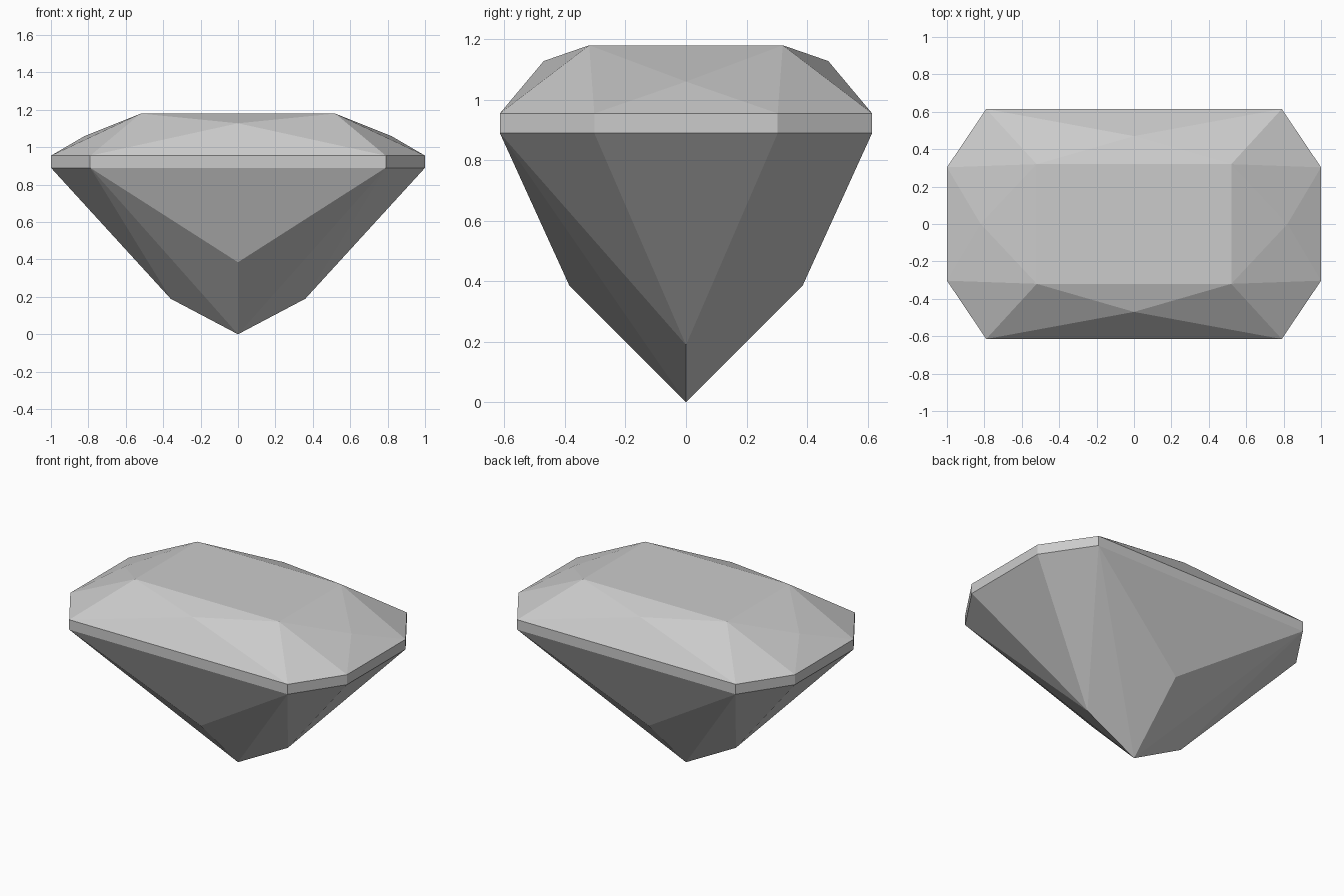
import bpy
import bmesh
import math
from mathutils import Vector

cube = bpy.data.objects.get("Cube")
if cube:
    bpy.data.objects.remove(cube, do_unlink=True)

# Grey stone material
stone = bpy.data.materials.new("grey_stone")
stone.use_nodes = True
grey = (0.6, 0.6, 0.6, 1)
stone.diffuse_color = grey
bsdf = next(n for n in stone.node_tree.nodes if n.type == 'BSDF_PRINCIPLED')
bsdf.inputs["Base Color"].default_value = grey
bsdf.inputs["Roughness"].default_value = 0.6

# Key points of one quarter (right half, front half)
table = Vector((0.52, -0.32, 1.18))
crown_front = Vector((0, -0.47, 1.128))
crown_end = Vector((0.82, 0, 1.06))
corner_front = Vector((0.79, -0.615, 0.955))
corner_end = Vector((1, -0.303, 0.955))
drop = Vector((0, 0, -0.065))
low_front, low_end = corner_front + drop, corner_end + drop
keel_front = Vector((0, -0.385, 0.385))
keel_end = Vector((0.36, 0, 0.19))
culet = Vector((0, 0, 0))


def on_x(p):
    """Project a point to the centre plane between left and right."""
    return Vector((0, p.y, p.z))


def on_y(p):
    """Project a point to the centre plane between front and back."""
    return Vector((p.x, 0, p.z))


facets = [
    # flat table and crown
    (on_x(on_y(table)), on_x(table), table, on_y(table)),
    (on_x(table), crown_front, table),
    (crown_front, corner_front, table),
    (crown_front, on_x(corner_front), corner_front),
    (table, corner_front, corner_end),
    (table, corner_end, crown_end),
    (crown_end, corner_end, on_y(corner_end)),
    (table, crown_end, on_y(table)),
    # girdle band
    (on_x(corner_front), on_x(low_front), low_front, corner_front),
    (corner_front, low_front, low_end, corner_end),
    (corner_end, low_end, on_y(low_end), on_y(corner_end)),
    # pavilion
    (on_x(low_front), keel_front, low_front),
    (low_front, keel_front, culet),
    (low_front, culet, keel_end),
    (low_front, keel_end, low_end),
    (low_end, keel_end, on_y(low_end)),
]

# Repeat the quarter in all four quadrants and weld it shut
bm = bmesh.new()
for sx in (1, -1):
    for sy in (1, -1):
        for facet in facets:
            bm.faces.new([bm.verts.new((p.x * sx, p.y * sy, p.z)) for p in facet])
bmesh.ops.remove_doubles(bm, verts=bm.verts, dist=0.0001)

# Join the facet halves across the centre planes
bmesh.ops.recalc_face_normals(bm, faces=bm.faces)
bmesh.ops.dissolve_limit(bm, angle_limit=math.radians(0.1),
                         verts=bm.verts, edges=bm.edges)
bmesh.ops.recalc_face_normals(bm, faces=bm.faces)

mesh = bpy.data.meshes.new("cut_gemstone")
bm.to_mesh(mesh)
bm.free()
mesh.materials.append(stone)
gem = bpy.data.objects.new("cut_gemstone", mesh)
bpy.context.collection.objects.link(gem)
